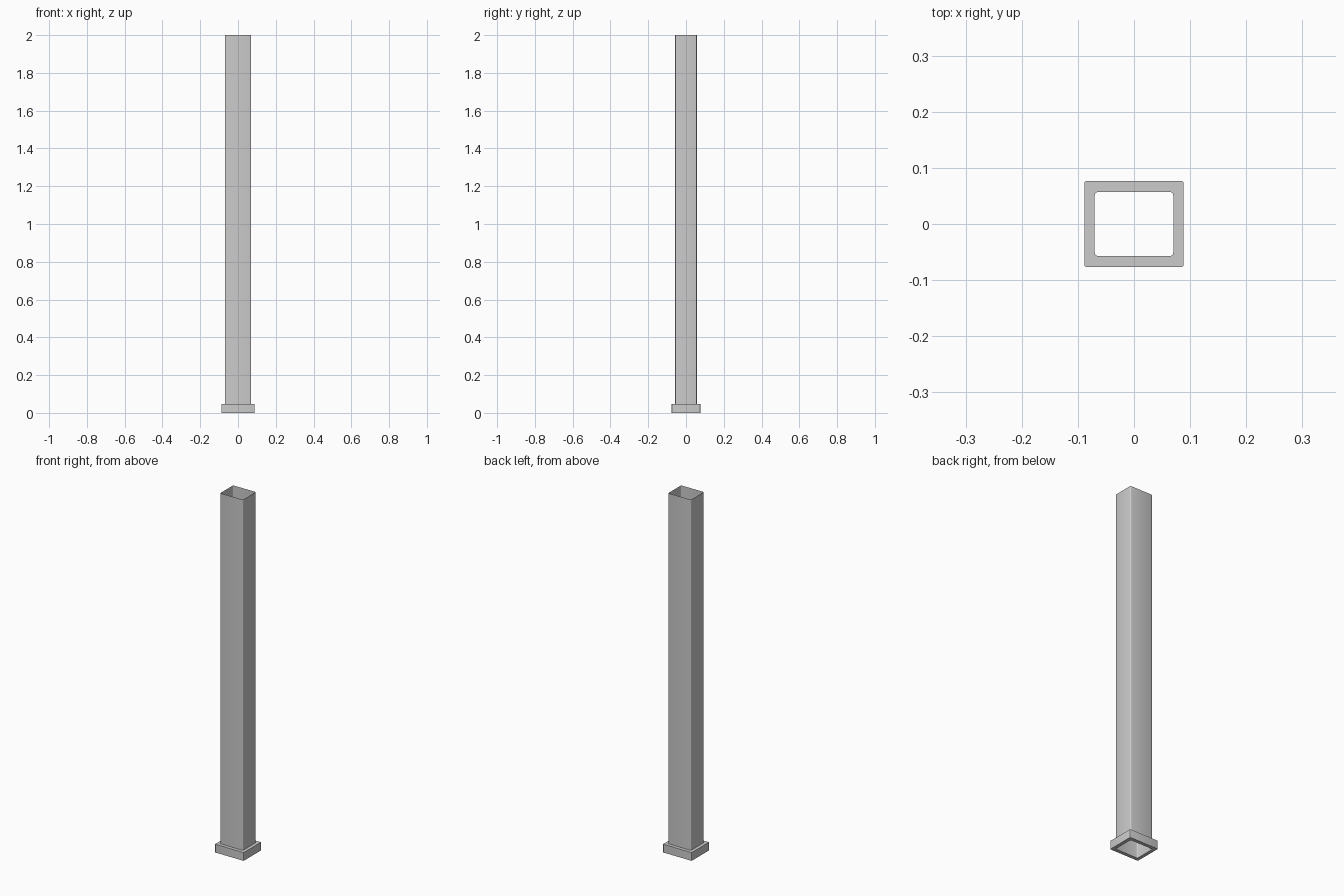
import bpy, bmesh, math

if "Cube" in bpy.data.objects:
    bpy.data.objects.remove(bpy.data.objects["Cube"])

TUBE = (0.070, 0.057, 0.006)     # half width, half depth, corner radius
COLLAR = (0.0885, 0.0762, 0.003)


def rounded_rect(hx, hy, r, steps=3):
    pts = []
    for k, (sx, sy) in enumerate([(1, 1), (-1, 1), (-1, -1), (1, -1)]):
        for i in range(steps + 1):
            a = math.radians(90 * (k + i / steps))
            pts.append((sx * (hx - r) + r * math.cos(a), sy * (hy - r) + r * math.sin(a)))
    return pts


def loft(name, sections, closed=False):
    """Skin a list of (profile, z) loops; closed joins the last loop to the first."""
    bm = bmesh.new()
    loops = [[bm.verts.new((x, y, z)) for x, y in rounded_rect(*p)] for p, z in sections]
    pairs = list(zip(loops, loops[1:]))
    if closed:
        pairs.append((loops[-1], loops[0]))
    for a, b in pairs:
        n = len(a)
        for i in range(n):
            j = (i + 1) % n
            bm.faces.new((a[i], a[j], b[j], b[i]))
    mesh = bpy.data.meshes.new(name)
    bm.to_mesh(mesh)
    bm.free()
    ob = bpy.data.objects.new(name, mesh)
    bpy.context.collection.objects.link(ob)
    bpy.ops.object.select_all(action='DESELECT')
    ob.select_set(True)
    bpy.context.view_layer.objects.active = ob
    bpy.ops.object.shade_smooth_by_angle(angle=math.radians(40))
    return ob


# Thin sheet tube, open at both ends
loft("downpipe_tube", [(TUBE, 0.045), (TUBE, 2.0)])

# Solid ring collar around the foot
loft("base_collar", [(COLLAR, 0.0), (COLLAR, 0.046), (TUBE, 0.046), (TUBE, 0.0)], closed=True)
